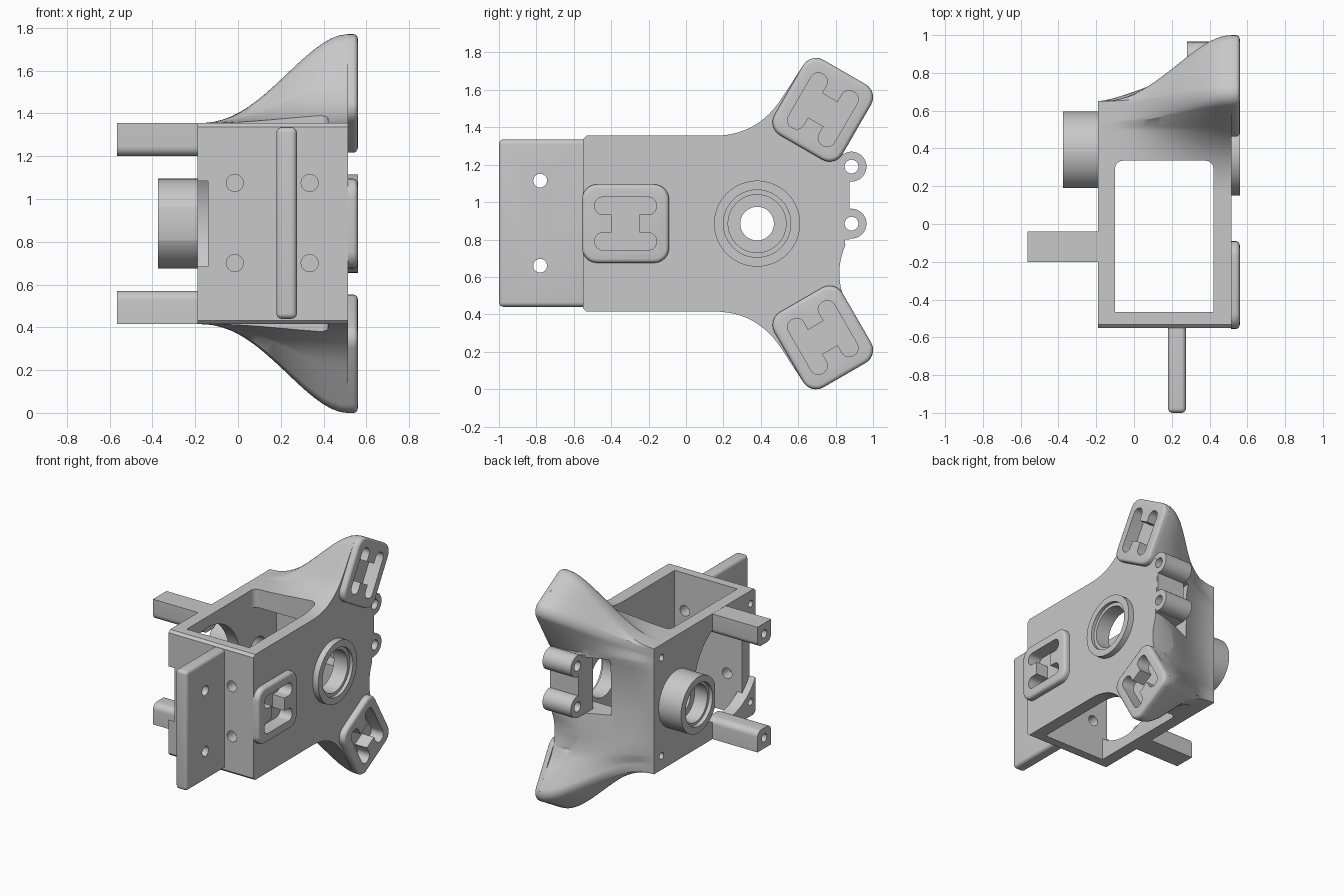
import bpy, bmesh, math
from mathutils import Vector, Matrix

cube = bpy.data.objects.get("Cube")
if cube:
    bpy.data.objects.remove(cube, do_unlink=True)

ZC = 0.885             # mirror height
HUB_Y = 0.38           # hub axis
REACH = 0.703          # hub to pad distance

GREY = (0.58, 0.58, 0.58, 1)
grey = bpy.data.materials.new("plain grey")
grey.use_nodes = True
grey.diffuse_color = GREY
grey.node_tree.nodes["Principled BSDF"].inputs["Base Color"].default_value = GREY


def finish(bm, name):
    bmesh.ops.recalc_face_normals(bm, faces=bm.faces)
    mesh = bpy.data.meshes.new(name)
    bm.to_mesh(mesh)
    bm.free()
    mesh.materials.append(grey)
    obj = bpy.data.objects.new(name, mesh)
    bpy.context.collection.objects.link(obj)
    return obj


def box(name, x, y, z, axis=None, r=0.0, rim=0.0, pick=None):
    """Box from ranges; rounds edges along one axis, then the +x rim."""
    bm = bmesh.new()
    bmesh.ops.create_cube(bm, size=1)
    for v in bm.verts:
        v.co = Vector([(lo + hi) / 2 + c * (hi - lo) for c, (lo, hi) in zip(v.co, (x, y, z))])
    if r:
        edges = [e for e in bm.edges
                 if (axis is None or abs((e.verts[0].co - e.verts[1].co)[axis]) > 1e-4)
                 and (pick is None or pick(e.verts[0].co))]
        bmesh.ops.bevel(bm, geom=edges, offset=r, segments=6, affect='EDGES', profile=0.5)
    if rim:
        edges = [e for e in bm.edges if all(v.co.x > x[1] - 1e-5 for v in e.verts)]
        bmesh.ops.bevel(bm, geom=edges, offset=rim, segments=4, affect='EDGES', profile=0.5)
    return finish(bm, name)


def rod(name, centre, r, length, axis='X', n=48):
    """Cylinder along x or y, centred on a point."""
    bm = bmesh.new()
    turn = Matrix.Rotation(math.pi / 2, 4, 'Y' if axis == 'X' else 'X')
    bmesh.ops.create_cone(bm, cap_ends=True, segments=n, radius1=r, radius2=r, depth=length,
                          matrix=Matrix.Translation(centre) @ turn)
    return finish(bm, name)


def xrod(name, x0, x1, y, z, r, n=48):
    return rod(name, ((x0 + x1) / 2, y, z), r, x1 - x0, 'X', n)


def cut(targets, cutter):
    cutter.hide_render = True
    for obj in targets:
        mod = obj.modifiers.new("cut", 'BOOLEAN')
        mod.operation, mod.solver, mod.object = 'DIFFERENCE', 'EXACT', cutter
        graph = bpy.context.evaluated_depsgraph_get()
        graph.update()
        new = bpy.data.meshes.new_from_object(obj.evaluated_get(graph))
        obj.modifiers.clear()
        obj.data = new
    bpy.data.objects.remove(cutter, do_unlink=True)


def spin(obj, angle):
    """Turn a mesh about the hub axis."""
    pivot = Vector((0, HUB_Y, ZC))
    obj.data.transform(Matrix.Translation(pivot) @ Matrix.Rotation(angle, 4, 'X')
                       @ Matrix.Translation(-pivot))
    return obj


# Body outline: flared (y, z), plain box (y, z), and how late the flare starts
def wing():
    pts = [(p, p, 1) for p in ((-0.55, 1.337), (-0.532, 1.355))]
    a, b, c = Vector((0.15, 1.355)), Vector((0.385, 1.355)), Vector((0.515, 1.56))
    for i in range(13):
        t = i / 12
        p = a * (1 - t) ** 2 + b * 2 * t * (1 - t) + c * t * t
        pts.append((p, (p.x, 1.355), 1))
    u, v = Vector((0.5, 0.866)), Vector((-0.866, 0.5))
    mid = Vector((HUB_Y, ZC)) + u * REACH
    for side, start in ((1, 90), (-1, 0)):
        for i in range(9):
            ang = math.radians(start - 90 * i / 8)
            p = mid + u * (0.1525 + 0.08 * math.cos(ang)) + v * (side * 0.13 + 0.08 * math.sin(ang))
            f = (i + 1) / 9
            pts.append((p, (0.52 + 0.13 * f, 1.355) if side > 0 else (0.65, 1.355 - 0.07 * f), 1))
    for k, late in ((0.0, 0.85), (0.08, 0.7), (0.15, 0.6)):
        pts.append((mid - u * k - v * 0.21, (0.65, 1.27 - k / 3), late))
    return pts


upper = wing()
lower = [((p[0], 2 * ZC - p[1]), (q[0], 2 * ZC - q[1]), e) for p, q, e in reversed(upper)]
back = [((0.875, 1.19), (0.65, 1.17), 1), ((0.85, 0.8), (0.65, 0.85), 1),
        ((0.86, 0.62), (0.65, 0.65), 0.8)]
outline = upper + back + lower

bm = bmesh.new()
rings = []
STEPS = 18
for k in range(STEPS + 1):
    t = k / STEPS
    w = t ** 1.2
    s = w * w * (3 - 2 * w)
    rings.append([bm.verts.new((-0.19 + 0.705 * t, q[0] + (p[0] - q[0]) * s ** e,
                                q[1] + (p[1] - q[1]) * s ** e)) for p, q, e in outline])
n = len(outline)
for r0, r1 in zip(rings, rings[1:]):
    for i in range(n):
        j = (i + 1) % n
        bm.faces.new((r0[i], r0[j], r1[j], r1[i]))
bm.faces.new(rings[0])
bm.faces.new(rings[-1])
body = finish(bm, "body_shell")

# Cavity, back pocket, scooped back edge and the round side opening
cut([body], box("c", (-0.1, 0.42), (-0.465, 0.335), (-0.2, 2), 2, 0.04, pick=lambda p: p.y > 0))
cut([body], box("c", (-0.1, 0.42), (0.2, 0.6), (0.55, 1.22)))
cut([body], box("c", (0.12, 0.42), (0.5, 1.2), (0.8, 1.225)))
cut([body], xrod("c", 0.24, 0.7, 1.183, 0.62, 0.363, 96))
cut([body], xrod("c", -0.3, -0.14, -0.218, ZC, 0.388, 64))
bore = xrod("c", -0.3, 0.1, -0.218, ZC, 0.388, 64)
cut([bore], box("c", (-1, 1), (-1, -0.465), (0, 2)))
cut([body], bore)

# Bearing boss with a flat on its front, and the hub ring
boss = xrod("bearing_boss", -0.375, -0.185, HUB_Y + 0.005, ZC, 0.21, 64)
cut([boss], box("c", (-0.5, 0), (0, 0.19), (0.5, 1.3)))
cut([boss], xrod("c", -0.5, -0.24, HUB_Y, ZC, 0.14))
cut([boss], xrod("c", -0.5, -0.345, HUB_Y, ZC, 0.16))
cut([boss, body], xrod("c", -0.5, 0, HUB_Y, ZC, 0.09))
ring = xrod("hub_ring", 0.51, 0.56, HUB_Y, ZC, 0.23, 64)
cut([ring], xrod("c", 0.535, 0.6, HUB_Y, ZC, 0.18))
cut([ring, body], xrod("c", 0.3, 0.6, HUB_Y, ZC, 0.155))

parts = [body, boss, ring]

# Three mounting pads with H-shaped recesses
PY = HUB_Y - REACH
for name, ang in (("front_pad", 0), ("upper_pad", -2 * math.pi / 3), ("lower_pad", 2 * math.pi / 3)):
    pad = spin(box(name, (0.514, 0.56), (PY - 0.2325, PY + 0.2325), (ZC - 0.21, ZC + 0.21),
                   0, 0.08, 0.022), ang)
    for side in (-1, 1):
        z = ZC + side * 0.095
        cut([pad, body], spin(box("c", (0.46, 0.7), (PY - 0.165, PY + 0.165),
                                  (z - 0.047, z + 0.047), 0, 0.044), ang))
    cut([pad, body], spin(box("c", (0.46, 0.7), (PY - 0.075, PY + 0.075),
                              (ZC - 0.07, ZC + 0.07)), ang))
    parts.append(pad)

# Front flange with two bolt holes
flange = box("front_flange", (0.18, 0.275), (-1, -0.5), (0.44, 1.335), None, 0.025)
for z in (0.66, 1.115):
    cut([flange], xrod("c", 0, 0.5, -0.78, z, 0.037, 24))
parts.append(flange)

# Screw holes in the front wall and in the corners of the side face
for z in (0.7, 1.075):
    for x in (-0.015, 0.335):
        cut([body], rod("c", (x, -0.5, z), 0.04, 0.3, 'Y', 24))
for z in (0.52, 1.255):
    for y in (-0.495, 0.56):
        cut([body], xrod("c", -0.3, -0.09, y, z, 0.025, 20))

# Side posts, chamfered toward the middle
for name, side in (("upper_post", 1), ("lower_post", -1)):
    zs = sorted((ZC + side * 0.469, ZC + side * 0.315))
    post = box(name, (-0.565, -0.15), (-0.2, -0.04), zs, 0, 0.045,
               pick=lambda p, s=side: (p.z - ZC) * s < 0.4)
    cut([post], xrod("c", -0.7, -0.35, -0.12, ZC + side * 0.39, 0.03, 20))
    parts.append(post)

# Rear lugs on a small bridge
bridge = box("lug_bridge", (0.28, 0.513), (0.7, 0.875), (0.8, 1.24))
parts.append(bridge)
for name, z in (("upper_lug", 1.19), ("lower_lug", ZC)):
    lug = xrod(name, 0.28, 0.514, 0.885, z, 0.08, 32)
    cut([lug, bridge, body], xrod("c", 0, 0.8, 0.885, z, 0.037, 24))
    parts.append(lug)

# Smooth shading with sharp creases
bpy.ops.object.select_all(action='DESELECT')
for obj in parts:
    obj.select_set(True)
bpy.context.view_layer.objects.active = body
bpy.ops.object.shade_smooth_by_angle(angle=math.radians(30))
